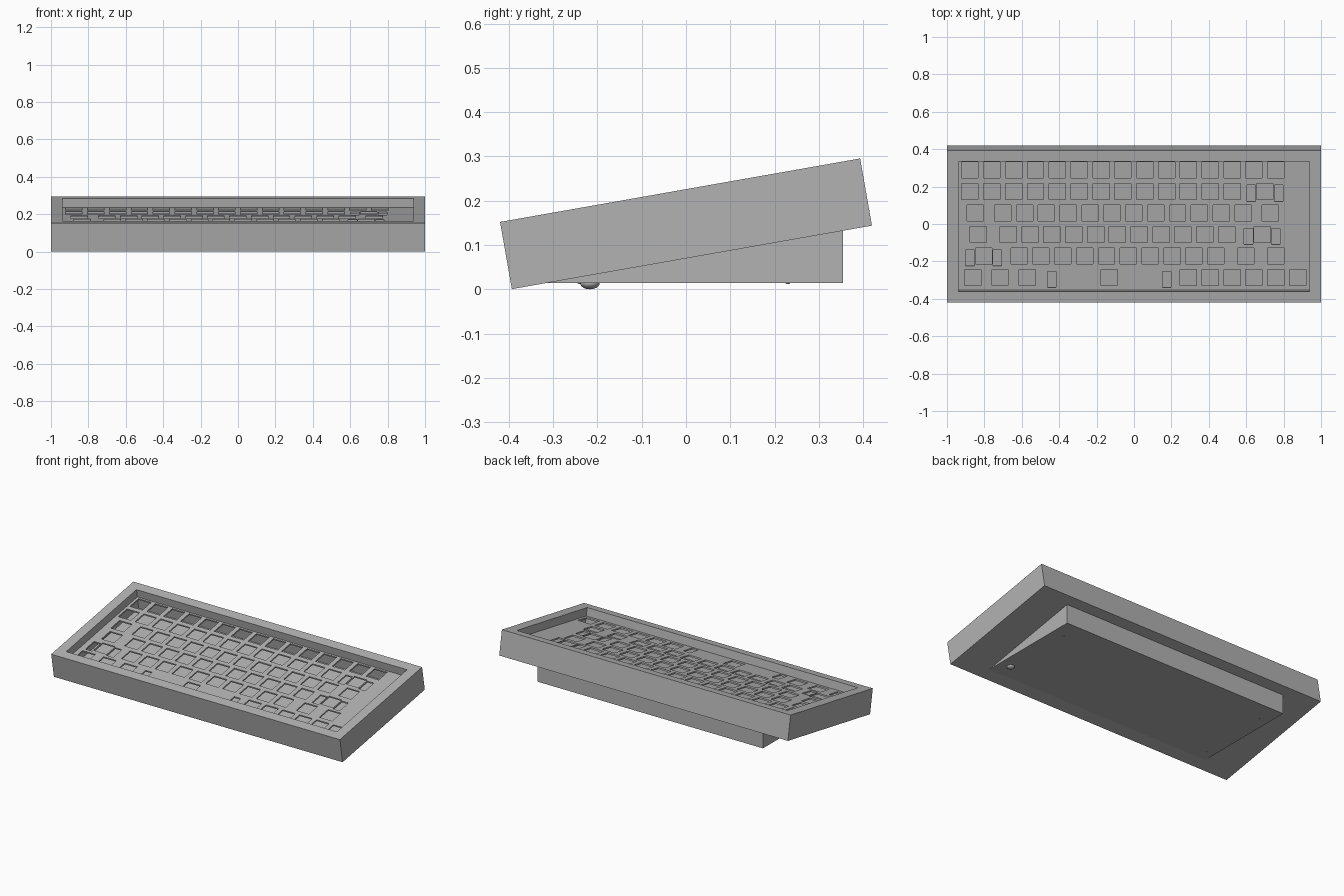
import bpy, bmesh, math
from mathutils import Matrix, Vector

if "Cube" in bpy.data.objects:
    bpy.data.objects.remove(bpy.data.objects["Cube"])

grey = bpy.data.materials.new("plain grey")
grey.use_nodes = True
colour = (0.45, 0.45, 0.45, 1)
grey.diffuse_color = colour
grey.node_tree.nodes["Principled BSDF"].inputs["Base Color"].default_value = colour

TILT = math.radians(10)
CENTRE = Vector((0, 0, 0.148))
PITCH = 0.1168          # key spacing
PLATE_TOP = 0.027       # plate surface in the tilted frame
PLATE_THICK = 0.009


def finish(name, bm, tilted=False):
    bmesh.ops.recalc_face_normals(bm, faces=bm.faces)
    mesh = bpy.data.meshes.new(name)
    bm.to_mesh(mesh)
    bm.free()
    mesh.materials.append(grey)
    obj = bpy.data.objects.new(name, mesh)
    bpy.context.collection.objects.link(obj)
    if tilted:
        obj.rotation_euler.x = TILT
        obj.location = CENTRE
    return obj


def add_box(bm, centre, size):
    matrix = Matrix.Translation(centre) @ Matrix.Diagonal((*size, 1))
    bmesh.ops.create_cube(bm, size=1, matrix=matrix)


# Case: an open tray made of stacked rectangles
bm = bmesh.new()
rings = []
for hx, hy, z in [(1, 0.413, -0.077), (1, 0.413, 0.077),
                  (0.9375, 0.353, 0.077), (0.9375, 0.353, -0.05)]:
    rings.append([bm.verts.new((sx * hx, sy * hy, z))
                  for sx, sy in [(-1, -1), (1, -1), (1, 1), (-1, 1)]])
for a, b in zip(rings, rings[1:]):
    for i in range(4):
        j = (i + 1) % 4
        bm.faces.new((a[i], a[j], b[j], b[i]))
bm.faces.new(rings[0])
bm.faces.new(rings[-1])
finish("case", bm, True)

# Switch plate
bm = bmesh.new()
add_box(bm, (0, 0, PLATE_TOP - PLATE_THICK / 2), (1.875, 0.706, PLATE_THICK))
plate = finish("switch_plate", bm, True)


def run(start, count):
    return [start + i for i in range(count)]


# Key positions in key widths, then stabiliser positions, back row first
rows = [
    (run(0, 15), []),
    (run(0, 13) + [13.5], [12.87, 14.13]),
    ([0.25] + run(1.5, 12) + [13.75], []),
    ([0.375] + run(1.75, 11) + [13.375], [12.75, 14.0]),
    ([0.625] + run(2.25, 10) + [12.625, 14], [0.0, 1.25]),
    ([0.125, 1.375, 2.625, 6.375] + run(10, 6), [3.74, 9.0]),
]
bm = bmesh.new()
for r, (keys, stabilisers) in enumerate(rows):
    v = 0.298 - r * PITCH
    for k in keys:
        add_box(bm, (-0.877 + k * PITCH, v, PLATE_TOP), (0.088, 0.088, 0.1))
    for s in stabilisers:
        add_box(bm, (-0.877 + s * PITCH, v - 0.01, PLATE_TOP), (0.046, 0.088, 0.1))
cutter = finish("hole_cutter", bm, True)
cutter.hide_render = True

# Cut the holes through the plate
cut = plate.modifiers.new("holes", "BOOLEAN")
cut.operation = "DIFFERENCE"
cut.solver = "EXACT"
cut.object = cutter
bpy.context.view_layer.objects.active = plate
plate.select_set(True)
bpy.ops.object.modifier_apply(modifier=cut.name)
bpy.data.objects.remove(cutter)

# Wedge base under the case
bm = bmesh.new()
profile = [(-0.325, 0.014), (0.355, 0.014), (0.355, 0.141), (-0.325, 0.02)]
side = bm.faces.new([bm.verts.new((-0.782, y, z)) for y, z in profile])
extruded = bmesh.ops.extrude_face_region(bm, geom=[side])["geom"]
bmesh.ops.translate(bm, vec=(1.564, 0, 0),
                    verts=[g for g in extruded if isinstance(g, bmesh.types.BMVert)])
finish("wedge_base", bm)


# Rubber foot and the three small studs that barely break the underside
def add_dome(name, x, y, radius, height):
    bm = bmesh.new()
    matrix = (Matrix.Translation((x, y, 0.014))
              @ Matrix.Diagonal((radius, radius, height, 1)))
    bmesh.ops.create_uvsphere(bm, u_segments=24, v_segments=12, radius=1, matrix=matrix)
    for face in bm.faces:
        face.smooth = True
    finish(name, bm)


add_dome("front_foot", 0.71, -0.217, 0.022, 0.014)
add_dome("back_left_stud", 0.70, 0.23, 0.005, 0.002)
add_dome("back_right_stud", -0.72, 0.23, 0.005, 0.002)
add_dome("front_right_stud", -0.73, -0.24, 0.005, 0.002)
